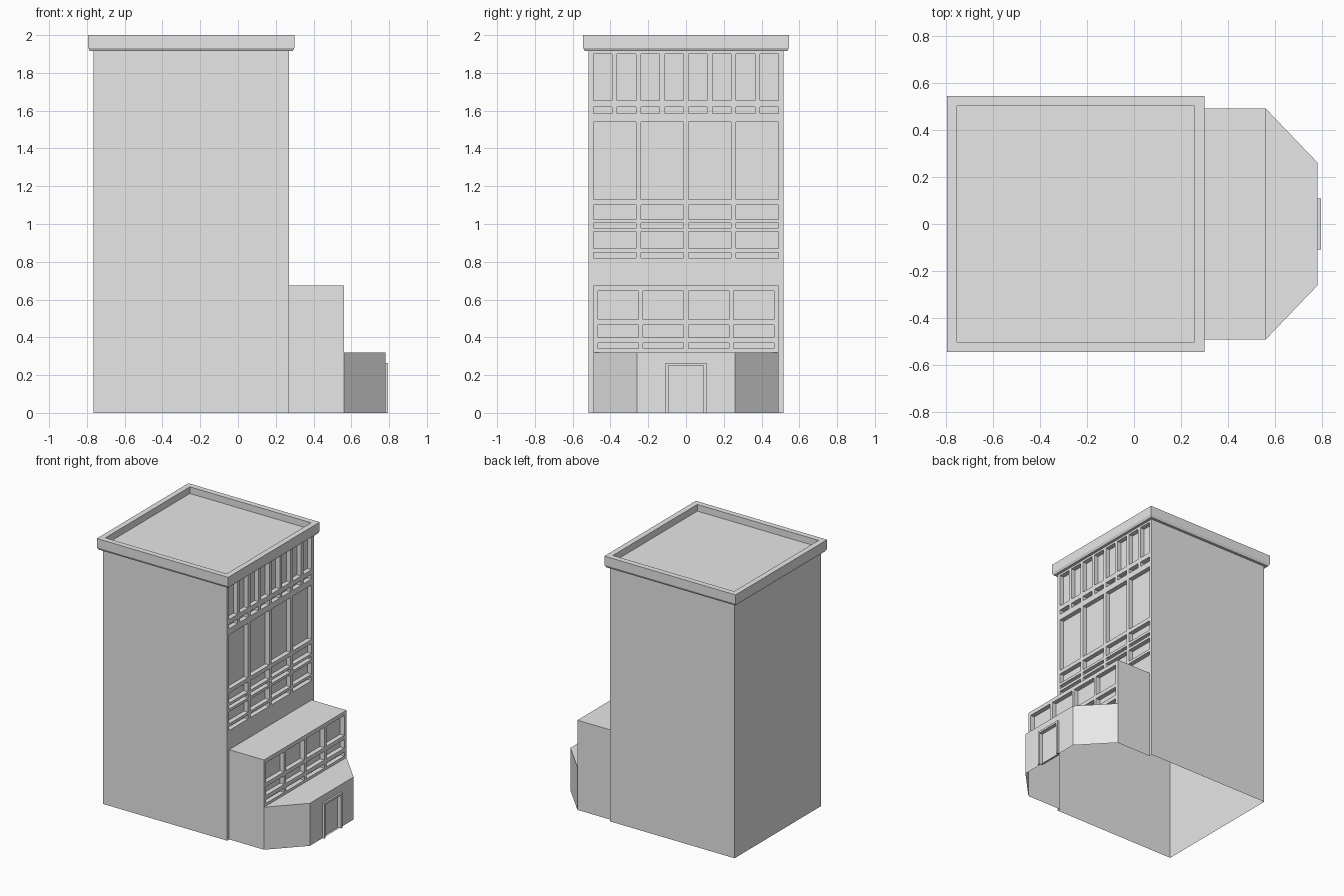
import bpy

cube = bpy.data.objects.get("Cube")
if cube:
    bpy.data.objects.remove(cube, do_unlink=True)

grey = bpy.data.materials.new("plain_grey")
grey.use_nodes = True
grey.diffuse_color = (0.8, 0.8, 0.8, 1)
grey.node_tree.nodes["Principled BSDF"].inputs["Base Color"].default_value = (0.8, 0.8, 0.8, 1)


def make(name, faces):
    """Object from a list of polygons, each a list of points."""
    verts, index, polys = [], {}, []
    for face in faces:
        poly = []
        for p in face:
            key = tuple(round(c, 5) for c in p)
            if key not in index:
                index[key] = len(verts)
                verts.append(key)
            poly.append(index[key])
        polys.append(poly)
    mesh = bpy.data.meshes.new(name)
    mesh.from_pydata(verts, [], polys)
    mesh.materials.append(grey)
    obj = bpy.data.objects.new(name, mesh)
    bpy.context.collection.objects.link(obj)
    return obj


def panel(x, y0, y1, z0, z1):
    """Upright rectangle facing +x."""
    return [(x, y0, z0), (x, y1, z0), (x, y1, z1), (x, y0, z1)]


def bridge(a, b):
    """Quads joining two matching outlines."""
    n = len(a)
    return [[a[i], a[(i + 1) % n], b[(i + 1) % n], b[i]] for i in range(n)]


def walls(path, z0, z1):
    return [[(*p, z0), (*q, z0), (*q, z1), (*p, z1)] for p, q in zip(path, path[1:])]


def facade(x, half, z0, z1, rows, span, gap, depth):
    """Wall facing +x with rows (bottom, top, count) of recessed openings."""
    faces, z = [], z0
    for low, high, count in rows:
        if low > z:
            faces.append(panel(x, -half, half, z, low))
        width = (2 * span - gap * (count - 1)) / count
        y = -half
        for i in range(count):
            left = -span + i * (width + gap)
            faces.append(panel(x, y, left, low, high))
            front = panel(x, left, left + width, low, high)
            back = panel(x - depth, left, left + width, low, high)
            faces += bridge(front, back) + [back]
            y = left + width
        faces.append(panel(x, y, half, low, high))
        z = high
    faces.append(panel(x, -half, half, z, z1))
    return faces


# Main dimensions
BACK, FRONT, HALF, TOP = -0.765, 0.27, 0.515, 1.915
POD_X, POD_HALF, POD_TOP = 0.56, 0.49, 0.675
ENT_X, ENT_HALF, ENT_TOP = 0.78, 0.26, 0.32

# Tower: three plain walls, window front, and strips beside the lower block
tower = walls([(FRONT, HALF), (BACK, HALF), (BACK, -HALF), (FRONT, -HALF)], 0, TOP)
tower += [panel(FRONT, -HALF, -POD_HALF, 0, POD_TOP), panel(FRONT, POD_HALF, HALF, 0, POD_TOP)]
make("tower_walls", tower)
make("tower_window_front", facade(FRONT, HALF, POD_TOP, TOP, [
    (0.82, 0.85, 4), (0.87, 0.96, 4), (0.98, 1.005, 4), (1.025, 1.10, 4),
    (1.13, 1.54, 4), (1.585, 1.62, 8), (1.655, 1.90, 8)], 0.49, 0.027, 0.035))


# Cornice and sunken roof, lofted through rectangular outlines
def outline(grow, z):
    x0, x1, y = BACK - grow, FRONT + grow, HALF + grow
    return [(x0, -y, z), (x1, -y, z), (x1, y, z), (x0, y, z)]


rings = [outline(0, TOP), outline(0.02, TOP), outline(0.029, 1.933), outline(0.029, 2.0),
         outline(-0.013, 2.0), outline(-0.013, 1.95)]
roof = [rings[-1]]
for a, b in zip(rings, rings[1:]):
    roof += bridge(a, b)
make("cornice_and_roof", roof)

# Lower block: side walls, flat top and window front
block = walls([(FRONT, -POD_HALF), (POD_X, -POD_HALF)], 0, POD_TOP)
block += walls([(POD_X, POD_HALF), (FRONT, POD_HALF)], 0, POD_TOP)
block.append([(FRONT, -POD_HALF, POD_TOP), (POD_X, -POD_HALF, POD_TOP),
              (POD_X, POD_HALF, POD_TOP), (FRONT, POD_HALF, POD_TOP)])
make("lower_block_walls", block)
make("lower_block_window_front", facade(POD_X, POD_HALF, ENT_TOP, POD_TOP, [
    (0.34, 0.37, 4), (0.40, 0.465, 4), (0.495, 0.645, 4)], 0.465, 0.024, 0.035))

# Entrance: angled side walls, flat top and front with a recessed door
corners = [(POD_X, -POD_HALF), (ENT_X, -ENT_HALF), (ENT_X, ENT_HALF), (POD_X, POD_HALF)]
entrance = walls(corners[:2], 0, ENT_TOP) + walls(corners[2:], 0, ENT_TOP)
entrance.append([(*c, ENT_TOP) for c in corners])
make("entrance_walls", entrance)
DOOR_HALF, DOOR_TOP = 0.092, 0.25
make("entrance_front_and_door",
     facade(ENT_X, ENT_HALF, 0, ENT_TOP, [(0, DOOR_TOP, 1)], DOOR_HALF, 0, 0.015))

# Door frame: a raised arch-shaped strip around the door
outer, inner, head = 0.108, DOOR_HALF, 0.265
profile = [(-outer, 0), (-inner, 0), (-inner, DOOR_TOP), (inner, DOOR_TOP),
           (inner, 0), (outer, 0), (outer, head), (-outer, head)]
rear = [(ENT_X, y, z) for y, z in profile]
fore = [(ENT_X + 0.014, y, z) for y, z in profile]
make("door_frame", bridge(rear, fore) + [fore])
